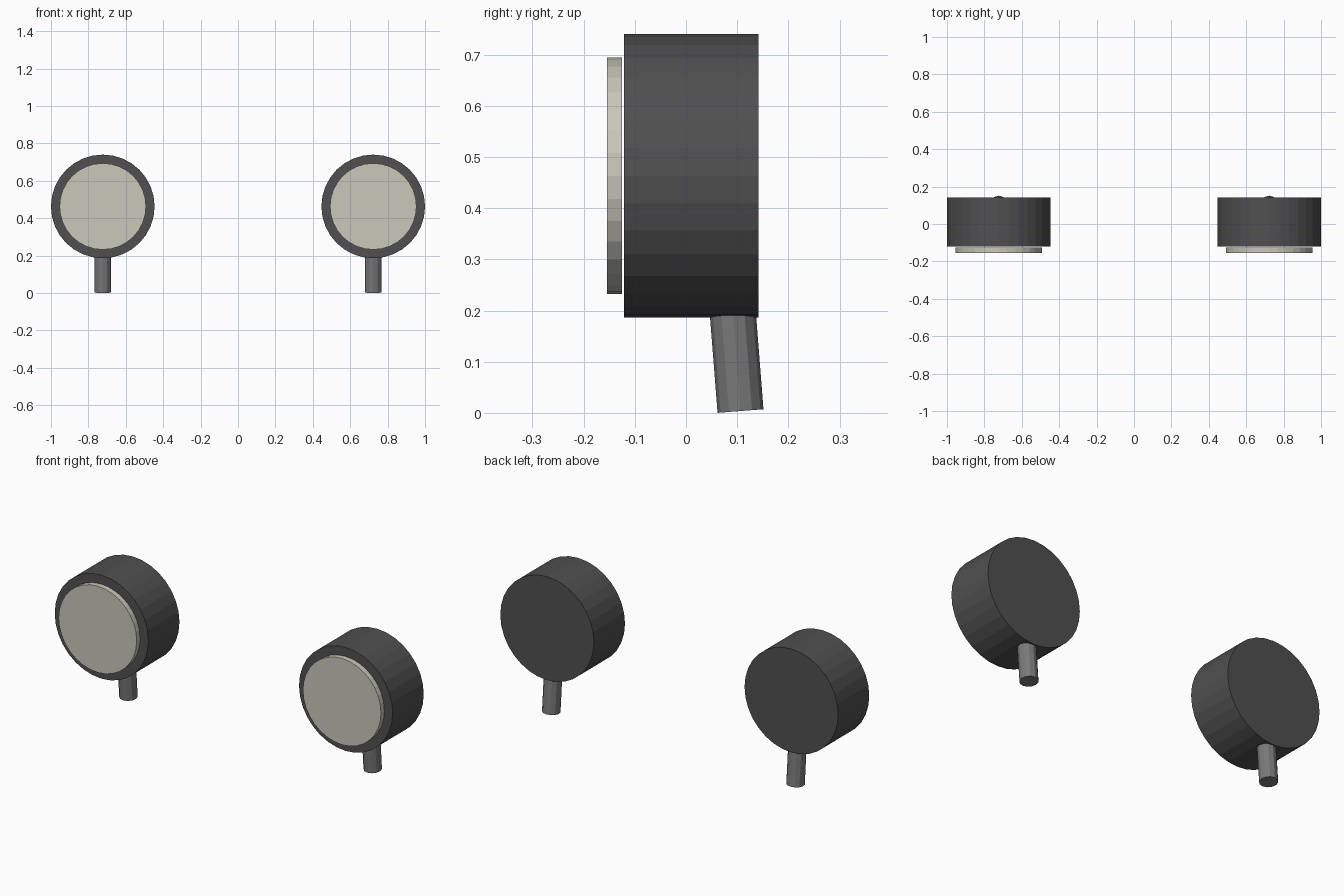
import bpy
import math
from mathutils import Vector

if "Cube" in bpy.data.objects:
    bpy.data.objects.remove(bpy.data.objects["Cube"])


def material(name, rgb):
    m = bpy.data.materials.new(name)
    m.diffuse_color = (*rgb, 1)
    m.use_nodes = True
    m.node_tree.nodes["Principled BSDF"].inputs["Base Color"].default_value = m.diffuse_color
    return m


housing_grey = material("dark grey", (0.08, 0.08, 0.082))
lens_cream = material("pale warm grey", (0.58, 0.58, 0.50))
post_grey = material("mid grey", (0.19, 0.19, 0.19))


def cylinder(name, start, end, radius, sides, mat):
    """Capped flat-sided cylinder between two points."""
    a, b = Vector(start), Vector(end)
    axis = b - a
    bpy.ops.mesh.primitive_cylinder_add(
        vertices=sides, radius=radius, depth=axis.length, location=(a + b) / 2,
        rotation=(math.atan2(-axis.y, axis.z), 0, 0))
    ob = bpy.context.object
    ob.name = name
    ob.data.materials.append(mat)
    return ob


CENTRE_X, CENTRE_Z = 0.723, 0.463
TILT = math.radians(4.5)
POST_LENGTH = 0.23

for side, x in (("left", -CENTRE_X), ("right", CENTRE_X)):
    # Round lamp body
    cylinder(f"{side}_housing", (x, -0.121, CENTRE_Z), (x, 0.142, CENTRE_Z),
             0.277, 32, housing_grey)
    # Pale lens disc standing just proud of the body
    cylinder(f"{side}_lens", (x, -0.154, CENTRE_Z), (x, -0.125, CENTRE_Z),
             0.231, 32, lens_cream)
    # Slightly leaning mounting post
    foot = Vector((x, 0.1065, 0.0036))
    top = foot + POST_LENGTH * Vector((0, -math.sin(TILT), math.cos(TILT)))
    cylinder(f"{side}_post", foot, top, 0.045, 12, post_grey)
